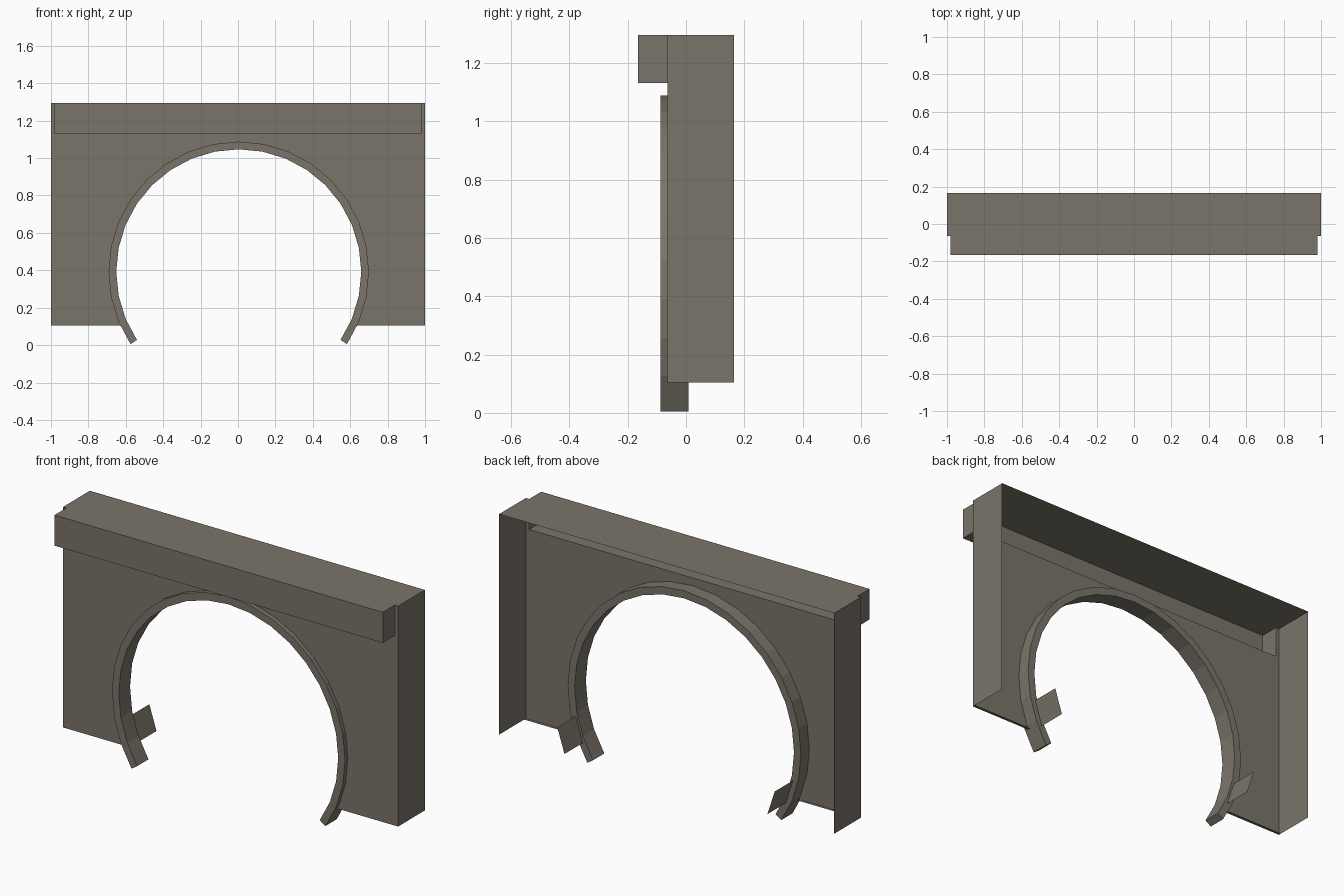
import bpy, bmesh, math
from mathutils import Vector

if "Cube" in bpy.data.objects:
    bpy.data.objects.remove(bpy.data.objects["Cube"])

paint = bpy.data.materials.new("grey_brown_paint")
paint.diffuse_color = (0.195, 0.178, 0.142, 1)
paint.use_nodes = True
paint.node_tree.nodes["Principled BSDF"].inputs["Base Color"].default_value = paint.diffuse_color

CX, CZ = 0.004, 0.392           # arch centre
R_IN, R_MID, R_OUT = 0.655, 0.675, 0.696
STEP = math.radians(11.25)      # 32-sided circle
FRONT, BACK = -0.063, 0.165
BOTTOM, TOP = 0.105, 1.295
BAR_X, BAR_Z, BAR_Y = 0.98, 1.13, -0.165


def build(name, faces):
    """faces: list of (points, outward direction)"""
    bm = bmesh.new()
    for pts, out in faces:
        f = bm.faces.new([bm.verts.new(p) for p in pts])
        f.normal_update()
        if f.normal.dot(Vector(out)) < 0:
            f.normal_flip()
    bmesh.ops.remove_doubles(bm, verts=bm.verts, dist=0.0005)
    me = bpy.data.meshes.new(name)
    bm.to_mesh(me)
    bm.free()
    me.materials.append(paint)
    ob = bpy.data.objects.new(name, me)
    bpy.context.collection.objects.link(ob)


def arch(r, a, y):
    return (CX + r * math.cos(a), y, CZ + r * math.sin(a))


# front panel with arched opening and slot behind the bar
low = math.asin((BOTTOM - CZ) / R_MID)
angles = [low] + [i * STEP for i in range(-2, 19)] + [math.pi - low]
outline = [arch(R_MID, a, FRONT) for a in angles]
outline += [(x, FRONT, z) for x, z in (
    (-1, BOTTOM), (-1, TOP), (-BAR_X, TOP), (-BAR_X, BAR_Z),
    (BAR_X, BAR_Z), (BAR_X, TOP), (1, TOP), (1, BOTTOM))]
build("front_panel", [(outline, (0, -1, 0))])

# side walls, top and narrow bottom lips
shell = [([(-1, FRONT, TOP), (1, FRONT, TOP), (1, BACK, TOP), (-1, BACK, TOP)], (0, 0, 1))]
for s in (-1, 1):
    shell.append(([(s, FRONT, BOTTOM), (s, BACK, BOTTOM), (s, BACK, TOP), (s, FRONT, TOP)], (s, 0, 0)))
    shell.append(([(s, FRONT, BOTTOM), (s, FRONT + 0.015, BOTTOM),
                   (s * 0.64, FRONT + 0.015, BOTTOM), (s * 0.64, FRONT, BOTTOM)], (0, 0, -1)))
build("side_and_top_walls", shell)

# projecting bar, hollow and open at the back
b, y0, y1 = BAR_X, BAR_Y, FRONT
bar = [([(-b, y0, BAR_Z), (b, y0, BAR_Z), (b, y0, TOP), (-b, y0, TOP)], (0, -1, 0)),
       ([(-b, y0, BAR_Z), (b, y0, BAR_Z), (b, y1, BAR_Z), (-b, y1, BAR_Z)], (0, 0, -1)),
       ([(-b, y0, TOP), (b, y0, TOP), (b, y1, TOP), (-b, y1, TOP)], (0, 0, 1))]
for s in (-b, b):
    bar.append(([(s, y0, BAR_Z), (s, y1, BAR_Z), (s, y1, TOP), (s, y0, TOP)], (s, 0, 0)))
build("top_bar", bar)

# arch trim ring
YF, YB = -0.087, 0.009
ring = []
for i in range(-3, 19):
    a, c = i * STEP, (i + 1) * STEP
    m = (a + c) / 2
    rad = Vector((math.cos(m), 0, math.sin(m)))
    for r0, ya, r1, yb, out in ((R_IN, YF, R_OUT, YF, (0, -1, 0)), (R_OUT, YF, R_OUT, YB, rad),
                                (R_OUT, YB, R_IN, YB, (0, 1, 0)), (R_IN, YB, R_IN, YF, -rad)):
        ring.append(([arch(r0, a, ya), arch(r1, a, yb), arch(r1, c, yb), arch(r0, c, ya)], out))
for i, s in ((-3, -1), (19, 1)):
    a = i * STEP
    ring.append(([arch(R_IN, a, YF), arch(R_OUT, a, YF), arch(R_OUT, a, YB), arch(R_IN, a, YB)],
                 (-s * math.sin(a), 0, s * math.cos(a))))
build("arch_trim", ring)

# mounting tabs behind the lower arch
tabs = []
for s in (-1, 1):
    p, q = (CX + s * 0.606, 0.105), (CX + s * 0.649, 0.238)
    tabs.append(([(p[0], YB, p[1]), (q[0], YB, q[1]), (q[0], BACK, q[1]), (p[0], BACK, p[1])], (-s, 0, 0)))
build("mounting_tabs", tabs)
